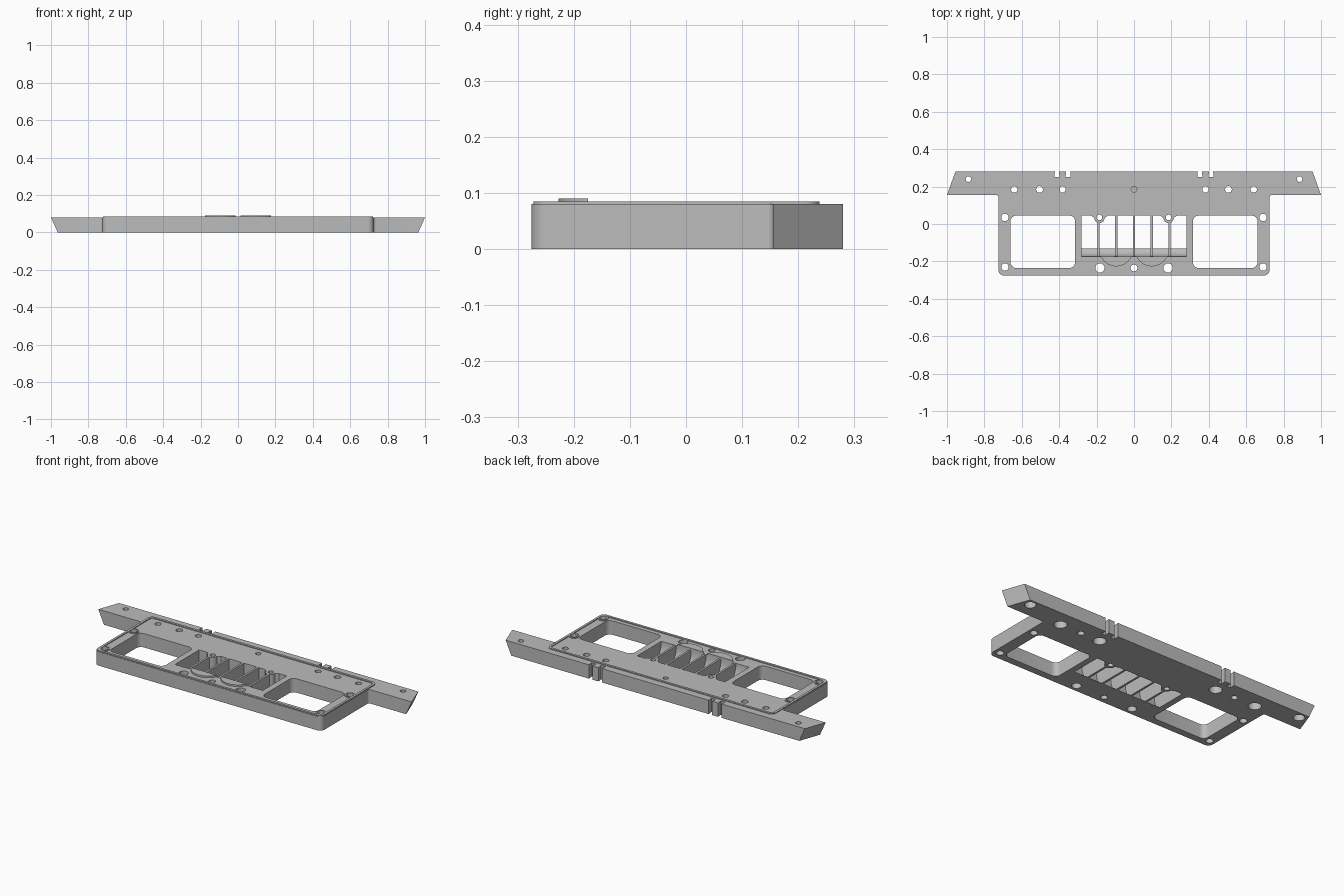
import bpy, bmesh, math

cube = bpy.data.objects.get("Cube")
if cube:
    bpy.data.objects.remove(cube, do_unlink=True)

mat = bpy.data.materials.new("plain grey")
mat.use_nodes = True
GREY = (0.5, 0.5, 0.5, 1)
mat.diffuse_color = GREY
mat.node_tree.nodes["Principled BSDF"].inputs["Base Color"].default_value = GREY

TOP = 0.08
LIP = 0.085


def prism(name, pts, lo, hi, axis="z"):
    """Extrude a closed outline along z, or a (y, z) outline along x."""
    bm = bmesh.new()
    def place(p, h):
        return (p[0], p[1], h) if axis == "z" else (h, p[0], p[1])
    bottom = [bm.verts.new(place(p, lo)) for p in pts]
    top = [bm.verts.new(place(p, hi)) for p in pts]
    bm.faces.new(bottom[::-1])
    bm.faces.new(top)
    n = len(pts)
    for i in range(n):
        j = (i + 1) % n
        bm.faces.new((bottom[i], bottom[j], top[j], top[i]))
    bmesh.ops.recalc_face_normals(bm, faces=bm.faces)
    me = bpy.data.meshes.new(name)
    bm.to_mesh(me)
    bm.free()
    ob = bpy.data.objects.new(name, me)
    bpy.context.collection.objects.link(ob)
    me.materials.append(mat)
    return ob


def arc(cx, cy, r, a0, a1, n=6):
    angles = [math.radians(a0 + (a1 - a0) * i / n) for i in range(n + 1)]
    return [(cx + r * math.cos(a), cy + r * math.sin(a)) for a in angles]


def round_rect(x0, x1, y0, y1, r):
    return (arc(x1 - r, y0 + r, r, -90, 0) + arc(x1 - r, y1 - r, r, 0, 90)
            + arc(x0 + r, y1 - r, r, 90, 180) + arc(x0 + r, y0 + r, r, 180, 270))


def disc(name, x, y, r, lo, hi):
    return prism(name, arc(x, y, r, 0, 360, 24)[:-1], lo, hi)


def combine(ob, tool, operation="DIFFERENCE"):
    """Apply a boolean and discard the tool."""
    mod = ob.modifiers.new("boolean", "BOOLEAN")
    mod.operation = operation
    mod.solver = "EXACT"
    mod.object = tool
    bpy.context.view_layer.objects.active = ob
    bpy.ops.object.modifier_apply(modifier=mod.name)
    bpy.data.objects.remove(tool, do_unlink=True)


def drill(ob, x, y, r, lo=-0.1, hi=0.2):
    combine(ob, disc("drill", x, y, r, lo, hi))


# Body outline: rounded front, side wings and paired notches in the back edge
half = arc(0.695, -0.245, 0.03, -90, 0)
half += arc(0.737, 0.143, 0.012, 180, 90, 4)
half += [(1.0, 0.155), (0.955, 0.28)]
for centre in (0.412, 0.352):
    half += [(centre + 0.011, 0.28), (centre + 0.014, 0.25),
             (centre - 0.014, 0.25), (centre - 0.011, 0.28)]
outline = half + [(-x, y) for x, y in reversed(half)]
body = prism("body_plate", outline, 0, TOP)

# Undercut wing ends
for v in body.data.vertices:
    if abs(v.co.x) > 0.9 and v.co.z < 0.01:
        v.co.x -= math.copysign(0.036, v.co.x)

# Low round pads in front of the vent
for x in (-0.095, 0.095):
    combine(body, disc("pad", x, -0.137, 0.09, 0.04, 0.09), "UNION")

# Side windows
for x0, x1 in ((-0.66, -0.315), (0.315, 0.66)):
    combine(body, prism("window", round_rect(x0, x1, -0.235, 0.045, 0.03), -0.1, 0.2))

# Vent opening with a scooped front wall
scoop = arc(-0.045, -0.01, 0.13, 180, 135, 8)
scoop = [(-0.175, 0.2)] + [(-0.175 + 0.043 * (1 - math.cos(t * math.pi / 16)),
                            TOP * (1 - math.sin(t * math.pi / 16))) for t in range(9)]
vent = scoop + [(-0.132, -0.1), (0.045, -0.1), (0.045, 0.2)]
combine(body, prism("vent", vent, -0.28, 0.28, "x"))

# Screw bosses on the back wall of the vent
for x in (-0.185, 0.185):
    boss = arc(x, 0.033, 0.028, 180, 360, 12) + [(x + 0.045, 0.045), (x + 0.045, 0.06),
                                                 (x - 0.045, 0.06), (x - 0.045, 0.045)]
    combine(body, prism("boss", boss, 0, TOP), "UNION")
    drill(body, x, 0.035, 0.015)

# Through holes, some with wide recesses from below
for side in (-1, 1):
    for x, y, r, recess in ((0.64, 0.185, 0.017, 0.034), (0.505, 0.185, 0.018, 0),
                            (0.382, 0.185, 0.017, 0.034), (0.885, 0.24, 0.015, 0.03),
                            (0.182, -0.235, 0.025, 0), (0.69, 0.035, 0.02, 0),
                            (0.69, -0.23, 0.02, 0)):
        drill(body, side * x, y, r)
        if recess:
            drill(body, side * x, y, recess, -0.1, 0.04)
drill(body, 0, -0.235, 0.018)
drill(body, 0, 0.185, 0.015, 0.04, 0.2)

# Raised lip around the top
lip = prism("rim_lip", round_rect(-0.722, 0.722, -0.272, 0.238, 0.028), TOP - 0.002, LIP)
combine(lip, prism("lip_inside", round_rect(-0.709, 0.709, -0.259, 0.225, 0.018), 0, 0.2))
parts = [body, lip]

# Corner screw collars
for x in (-0.69, 0.69):
    for y in (-0.23, 0.035):
        collar = disc("screw_collar", x, y, 0.028, TOP - 0.002, LIP)
        drill(collar, x, y, 0.02)
        parts.append(collar)

# Vent ribs, whose front ends follow the scoop
for i in range(-2, 3):
    x = i * 0.095
    rib = [(-0.172, TOP)] + [(y - 0.003, z) for y, z in scoop[2:]] + [(0.047, 0), (0.047, TOP)]
    parts.append(prism("vent_rib", rib, x - 0.006, x + 0.006, "x"))
    if abs(i) == 2:
        drill(parts[-1], math.copysign(0.185, x), 0.035, 0.015)

# Smooth the round walls and keep the edges sharp
for ob in parts:
    bpy.ops.object.select_all(action="DESELECT")
    ob.select_set(True)
    bpy.context.view_layer.objects.active = ob
    bpy.ops.object.shade_smooth_by_angle(angle=math.radians(30))
